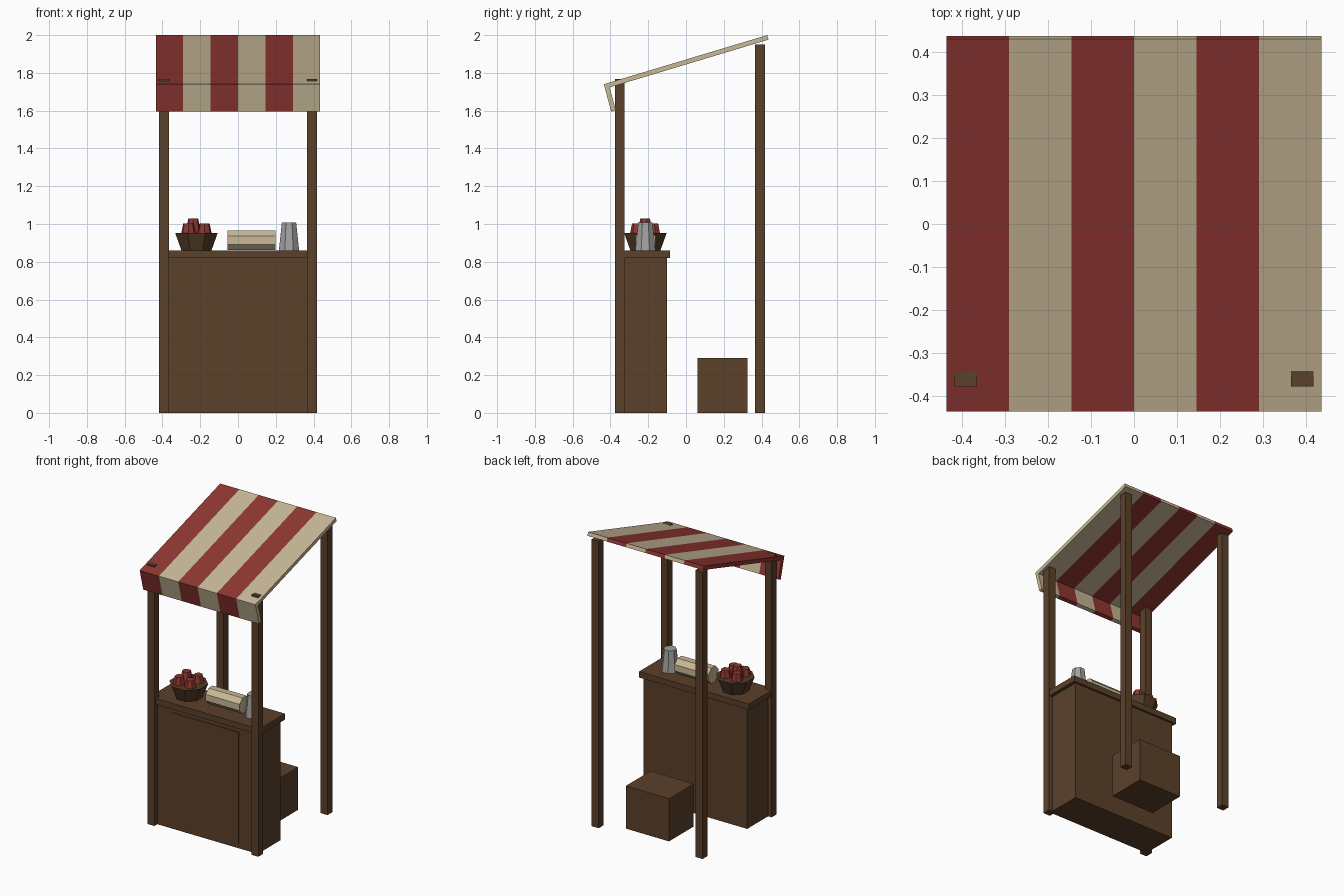
import bpy, bmesh, math
from mathutils import Matrix

if "Cube" in bpy.data.objects:
    bpy.data.objects.remove(bpy.data.objects["Cube"], do_unlink=True)


def material(name, rgb):
    m = bpy.data.materials.new(name)
    m.use_nodes = True
    m.diffuse_color = (*rgb, 1)
    m.node_tree.nodes["Principled BSDF"].inputs["Base Color"].default_value = (*rgb, 1)
    return m


wood = material("brown wood", (0.105, 0.052, 0.024))
basket_wood = material("dark basket wood", (0.085, 0.045, 0.02))
red = material("red cloth", (0.28, 0.038, 0.032))
cream = material("cream cloth", (0.58, 0.48, 0.31))
grey = material("grey metal", (0.36, 0.36, 0.35))


def finish(bm, name, *mats):
    bmesh.ops.recalc_face_normals(bm, faces=bm.faces)
    mesh = bpy.data.meshes.new(name)
    bm.to_mesh(mesh)
    bm.free()
    for m in mats:
        mesh.materials.append(m)
    ob = bpy.data.objects.new(name, mesh)
    bpy.context.collection.objects.link(ob)
    return ob


def box(name, x, y, z, mat):
    """Box from (low, high) ranges along each axis."""
    bm = bmesh.new()
    bmesh.ops.create_cube(bm, size=1)
    for v in bm.verts:
        v.co = [r[0] if c < 0 else r[1] for c, r in zip(v.co, (x, y, z))]
    return finish(bm, name, mat)


def cone(name, centre, z, r1, r2, sides, mat):
    """Upright tapered prism standing between two heights."""
    bm = bmesh.new()
    place = Matrix.Translation((*centre, sum(z) / 2)) @ Matrix.Rotation(math.pi / sides, 4, 'Z')
    bmesh.ops.create_cone(bm, cap_ends=True, segments=sides, radius1=r1, radius2=r2,
                          depth=z[1] - z[0], matrix=place)
    return finish(bm, name, mat)


# Posts: the front pair just pokes through the canopy
for side, sx in (("left", 1), ("right", -1)):
    xs = sorted((sx * 0.365, sx * 0.417))
    box(f"front_post_{side}", xs, (-0.377, -0.325), (0, 1.768), wood)
    box(f"back_post_{side}", xs, (0.365, 0.417), (0, 1.95), wood)

# Counter
box("counter_body", (-0.39, 0.39), (-0.345, -0.1), (0, 0.82), wood)
box("counter_front_panel", (-0.25, 0.25), (-0.35, -0.34), (0.03, 0.79), wood)
box("counter_top", (-0.413, 0.413), (-0.36, -0.085), (0.82, 0.86), wood)

# Crate behind the counter
box("crate_seat", (-0.1, 0.225), (0.06, 0.325), (0, 0.29), wood)

# Striped canopy with hanging front flap, one profile swept across six stripes
profile = [(-0.435, 1.74), (0.43, 2.0), (0.437, 1.976),
           (-0.404, 1.723), (-0.372, 1.602), (-0.396, 1.595)]
STRIPES, HALF = 6, 0.435
bm = bmesh.new()
rings = [[bm.verts.new((-HALF + 2 * HALF * i / STRIPES, y, z)) for y, z in profile]
         for i in range(STRIPES + 1)]
for i in range(STRIPES):
    for j in range(len(profile)):
        k = (j + 1) % len(profile)
        f = bm.faces.new((rings[i][j], rings[i][k], rings[i + 1][k], rings[i + 1][j]))
        f.material_index = i % 2
for ring, index in ((rings[0], 0), (rings[-1], 1)):
    for part in ((0, 1, 2, 3), (0, 3, 4, 5)):
        bm.faces.new([ring[p] for p in part]).material_index = index
finish(bm, "canopy", red, cream)

# Basket of fruit
ROW = -0.215
bx = -0.22
cone("basket", (bx, ROW), (0.86, 0.953), 0.086, 0.122, 8, basket_wood)
for i in range(4):
    a = math.pi / 4 + i * math.pi / 2
    cone(f"fruit_{i + 1}", (bx + 0.06 * math.cos(a), ROW + 0.06 * math.sin(a)),
         (0.935, 1.002), 0.042, 0.028, 7, red)
cone("fruit_top", (bx - 0.017, ROW), (0.95, 1.028), 0.042, 0.027, 7, red)

# Loaf: eight-sided roll lying along the counter
bm = bmesh.new()
lay = (Matrix.Translation((0.072, ROW, 0.914)) @ Matrix.Rotation(math.pi / 2, 4, 'Y')
       @ Matrix.Rotation(math.pi / 8, 4, 'Z'))
bmesh.ops.create_cone(bm, cap_ends=True, segments=8, radius1=0.057, radius2=0.057,
                      depth=0.255, matrix=lay)
finish(bm, "loaf", cream)

# Metal cup
cone("cup", (0.27, ROW), (0.86, 1.007), 0.058, 0.041, 8, grey)
